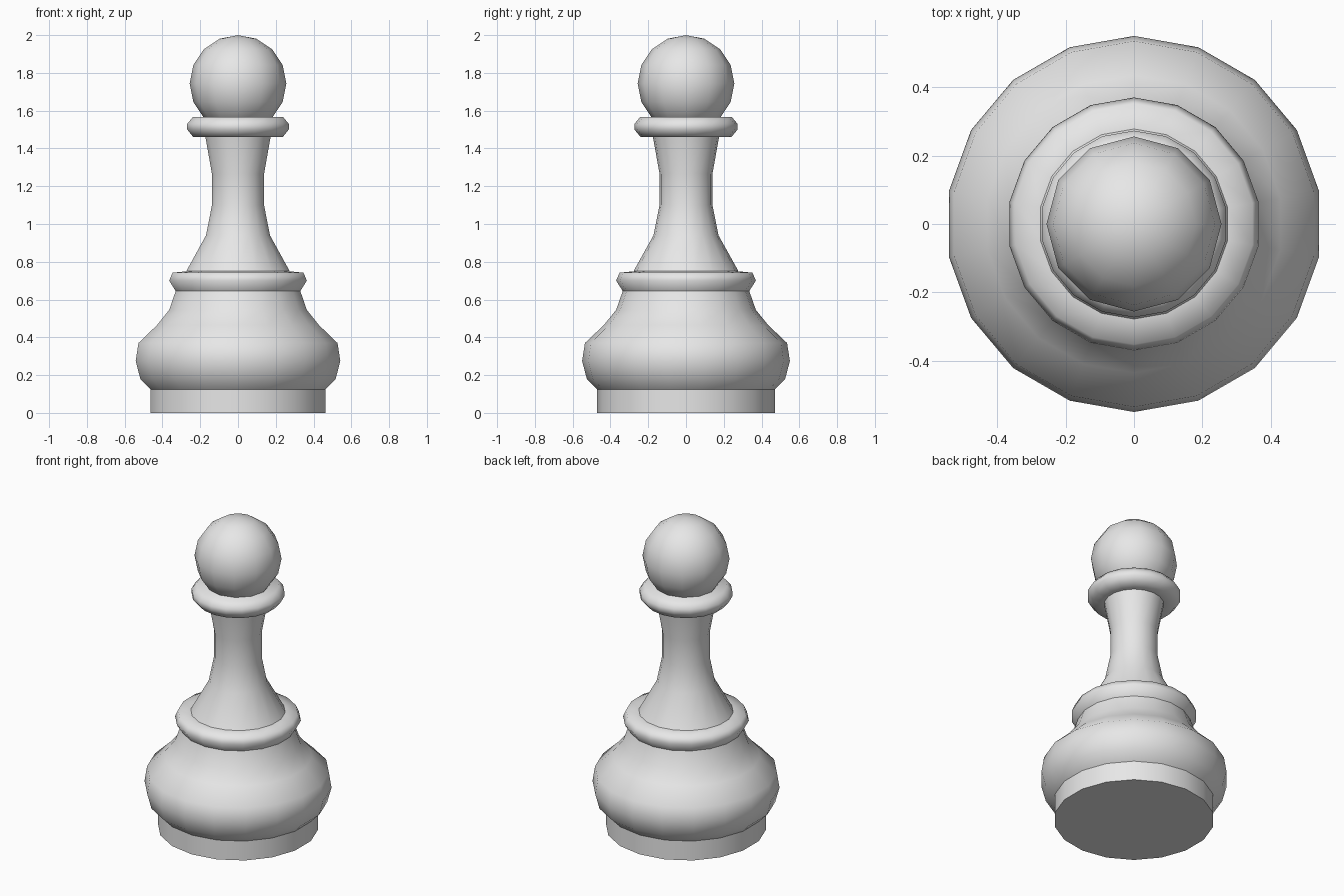
import bpy, bmesh, math
from mathutils import Matrix

default = bpy.data.objects.get("Cube")
if default:
    bpy.data.objects.remove(default, do_unlink=True)

SIDES = 18

# One plain grey for the whole piece
grey = bpy.data.materials.new("plain_grey")
grey.use_nodes = True
colour = (0.8, 0.8, 0.8, 1)
grey.diffuse_color = colour
grey.node_tree.nodes["Principled BSDF"].inputs["Base Color"].default_value = colour


def finish(name, bm):
    """Turn a bmesh into a smooth-shaded object."""
    bmesh.ops.remove_doubles(bm, verts=bm.verts, dist=0.0001)
    bmesh.ops.recalc_face_normals(bm, faces=bm.faces)
    mesh = bpy.data.meshes.new(name)
    bm.to_mesh(mesh)
    bm.free()
    mesh.materials.append(grey)
    obj = bpy.data.objects.new(name, mesh)
    bpy.context.collection.objects.link(obj)
    bpy.ops.object.select_all(action="DESELECT")
    obj.select_set(True)
    bpy.context.view_layer.objects.active = obj
    bpy.ops.object.shade_smooth_by_angle(angle=math.radians(65))
    return obj


def lathe(name, profile):
    """Spin (radius, height) points around the z axis, a corner facing front."""
    bm = bmesh.new()
    verts = [bm.verts.new((0, -r, z)) for r, z in profile]
    edges = [bm.edges.new(pair) for pair in zip(verts, verts[1:])]
    bmesh.ops.spin(bm, geom=verts + edges, cent=(0, 0, 0), axis=(0, 0, 1),
                   angle=math.tau, steps=SIDES, use_merge=True)
    obj = finish(name, bm)
    # Outward normals also on the open shells
    mesh = obj.data
    widest = max(mesh.polygons, key=lambda p: p.center.xy.length)
    if widest.normal.xy.dot(widest.center.xy) < 0:
        mesh.flip_normals()
    return obj


# Foot and rounded belly
lathe("plinth", [(0, 0), (0.471, 0), (0.471, 0.125)])
lathe("belly", [(0.471, 0.125), (0.525, 0.18), (0.55, 0.275), (0.535, 0.37),
                (0.435, 0.465), (0.37, 0.545), (0.335, 0.645)])

# Collar around the top of the belly
lathe("lower_collar", [(0.335, 0.645), (0.37, 0.7), (0.352, 0.742), (0.275, 0.75)])

# Waisted stem
lathe("stem", [(0.278, 0.75), (0.172, 0.94), (0.14, 1.1), (0.14, 1.265), (0.175, 1.46)])

# Collar under the head
lathe("upper_collar", [(0.175, 1.46), (0.24, 1.46), (0.273, 1.5), (0.273, 1.53),
                       (0.242, 1.567), (0, 1.567)])

# Ball head
ball = bmesh.new()
bmesh.ops.create_uvsphere(ball, u_segments=12, v_segments=8, radius=0.256,
                          matrix=Matrix.Translation((0, 0, 1.744)))
finish("head", ball)
